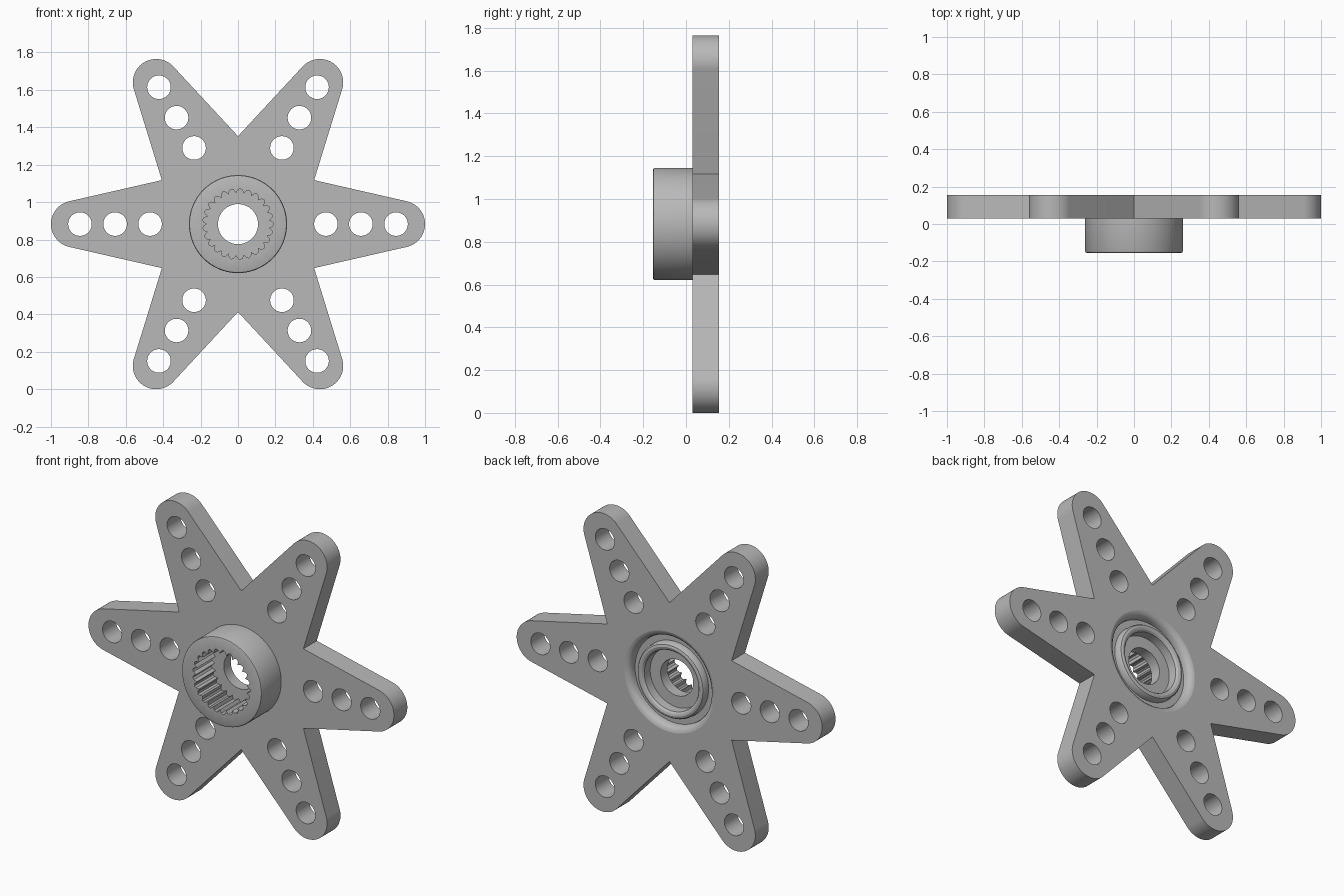
import bpy, bmesh, math
from math import sin, cos, pi, radians

cube = bpy.data.objects.get("Cube")
if cube:
    bpy.data.objects.remove(cube, do_unlink=True)

CENTRE_Z = 0.8825
SEGS, TEETH, ARMS = 100, 25, 6
RECESS_R = 0.295

grey = bpy.data.materials.new("grey_plastic")
grey.use_nodes = True
colour = (0.48, 0.48, 0.48, 1)
grey.diffuse_color = colour
grey.node_tree.nodes["Principled BSDF"].inputs["Base Color"].default_value = colour


def circle(cx, cy, r, n):
    return [(cx + r * cos(2 * pi * i / n), cy + r * sin(2 * pi * i / n)) for i in range(n)]


def turn(p, a):
    return (p[0] * cos(a) - p[1] * sin(a), p[0] * sin(a) + p[1] * cos(a))


def finish(obj):
    """Weld, fix normals, smooth the round walls and colour the part."""
    bm = bmesh.new()
    bm.from_mesh(obj.data)
    bmesh.ops.remove_doubles(bm, verts=bm.verts, dist=1e-5)
    bmesh.ops.recalc_face_normals(bm, faces=bm.faces)
    bm.to_mesh(obj.data)
    bm.free()
    obj.data.materials.clear()
    obj.data.materials.append(grey)
    bpy.ops.object.select_all(action='DESELECT')
    obj.select_set(True)
    bpy.context.view_layer.objects.active = obj
    bpy.ops.object.shade_smooth_by_angle(angle=radians(30))


# Star plate: six tapered round-ended arms, three holes in each
outline, loops = [], []
for k in range(ARMS):
    a = k * 2 * pi / ARMS
    for i in range(33):
        t = radians(-76.5 + 153 * i / 32)
        outline.append(turn((0.875 + 0.125 * cos(t), 0.125 * sin(t)), a))
    outline.append(turn((0.47, 0), a + pi / ARMS))
    for x in (0.47, 0.657, 0.845):
        loops.append([turn(p, a) for p in circle(x, 0, 0.063, 40)])
loops += [outline, circle(0, 0, RECESS_R, SEGS)]

curve = bpy.data.curves.new("star_plate", 'CURVE')
curve.dimensions = '2D'
curve.fill_mode = 'BOTH'
curve.extrude = 0.0625
for pts in loops:
    s = curve.splines.new('POLY')
    s.points.add(len(pts) - 1)
    for point, (x, y) in zip(s.points, pts):
        point.co = (x, y, 0, 1)
    s.use_cyclic_u = True
plate = bpy.data.objects.new("star_plate", curve)
plate.rotation_euler = (pi / 2, 0, 0)
plate.location = (0, 0.0925, CENTRE_Z)
bpy.context.collection.objects.link(plate)
bpy.ops.object.select_all(action='DESELECT')
plate.select_set(True)
bpy.context.view_layer.objects.active = plate
bpy.ops.object.convert(target='MESH')
finish(bpy.context.view_layer.objects.active)

# Hub profile as (radius, y); radius 0 marks the toothed bore
profile = [
    (RECESS_R, 0.155), (0.28, 0.151), (0.268, 0.14), (0.262, 0.125), (0.26, 0.105),  # recess lip
    (0.222, 0.105), (0.22, 0.135), (0.213, 0.146), (0.2, 0.15),                      # raised ring
    (0.187, 0.146), (0.178, 0.135), (0.175, 0.085),
    (0.107, 0.085), (0.107, 0.02),                                                   # screw hole
    (0, 0.02), (0, -0.155),                                                          # toothed bore
    (0.252, -0.155), (0.259, -0.152), (0.262, -0.145), (0.262, 0.03), (RECESS_R, 0.03),
]
tooth = (0.19, 0.184, 0.166, 0.184)
bm = bmesh.new()
rings = []
for r, y in profile:
    ring = []
    for i in range(SEGS):
        a = 2 * pi * i / SEGS
        rad = r or tooth[i % (SEGS // TEETH)]
        ring.append(bm.verts.new((rad * cos(a), y, rad * sin(a))))
    rings.append(ring)
for j, ring in enumerate(rings):
    nxt = rings[(j + 1) % len(rings)]
    for i in range(SEGS):
        n = (i + 1) % SEGS
        bm.faces.new((ring[i], ring[n], nxt[n], nxt[i]))
mesh = bpy.data.meshes.new("splined_hub")
bm.to_mesh(mesh)
bm.free()
hub = bpy.data.objects.new("splined_hub", mesh)
hub.location = (0, 0, CENTRE_Z)
bpy.context.collection.objects.link(hub)
finish(hub)
